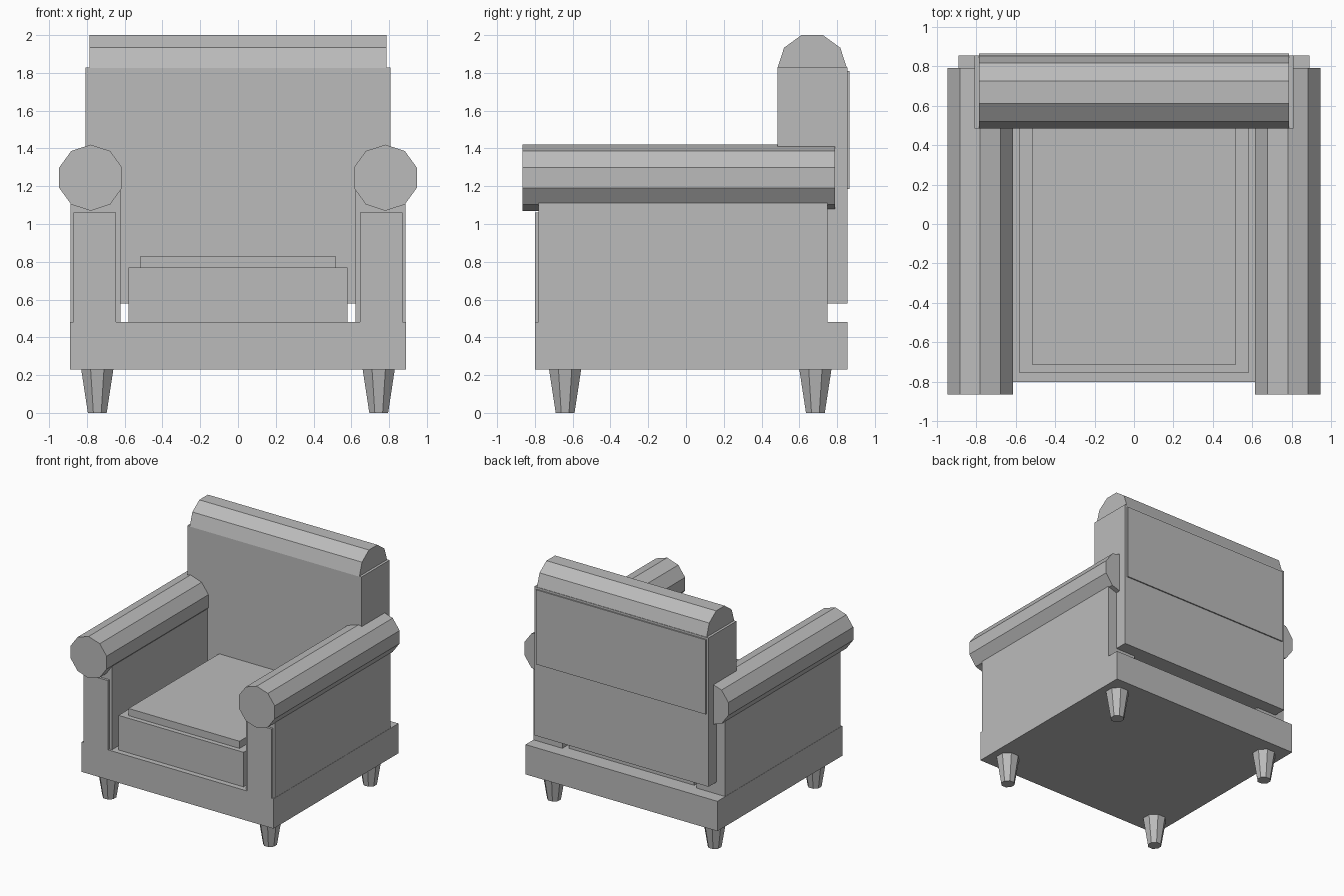
import bpy, math
from mathutils import Matrix

if "Cube" in bpy.data.objects:
    bpy.data.objects.remove(bpy.data.objects["Cube"])

fabric = bpy.data.materials.new("grey_fabric")
fabric.diffuse_color = (0.5, 0.5, 0.5, 1)
fabric.use_nodes = True
fabric.node_tree.nodes["Principled BSDF"].inputs["Base Color"].default_value = fabric.diffuse_color


def finish(name):
    ob = bpy.context.object
    ob.name = name
    ob.data.materials.append(fabric)
    return ob


def box(name, x0, x1, y0, y1, z0, z1):
    bpy.ops.mesh.primitive_cube_add(size=1)
    ob = finish(name)
    ob.data.transform(Matrix.Translation(((x0 + x1) / 2, (y0 + y1) / 2, (z0 + z1) / 2))
                      @ Matrix.Diagonal((x1 - x0, y1 - y0, z1 - z0, 1)))
    return ob


def extrude_profile(name, points, axis, a, b):
    """Prism through a closed profile, along x (profile y, z) or y (profile x, z)."""
    n = len(points)
    verts = [(t, u, v) if axis == "x" else (u, t, v) for t in (a, b) for u, v in points]
    faces = [[i, (i + 1) % n, (i + 1) % n + n, i + n] for i in range(n)]
    faces += [list(range(n))[::-1], list(range(n, 2 * n))]
    if axis == "y":
        faces = [f[::-1] for f in faces]
    me = bpy.data.meshes.new(name)
    # profiles run counter-clockwise, so flip the side walls where needed
    me.from_pydata(verts, [], faces)
    ob = bpy.data.objects.new(name, me)
    bpy.context.collection.objects.link(ob)
    me.materials.append(fabric)
    return ob


def ring(cx, cz, r, degrees):
    return [(cx + r * math.cos(math.radians(d)), cz + r * math.sin(math.radians(d)))
            for d in degrees]


# base and seat
box("base", -0.89, 0.89, -0.80, 0.855, 0.23, 0.48)
box("seat_cushion", -0.58, 0.58, -0.755, 0.72, 0.48, 0.77)
box("seat_cushion_top", -0.515, 0.515, -0.715, 0.68, 0.77, 0.83)

# backrest with rounded top and rear panel
box("backrest", -0.808, 0.808, 0.485, 0.855, 0.58, 1.828)
extrude_profile("backrest_top_roll", ring(0.668, 1.825, 0.184, range(0, 181, 36)),
                "x", -0.787, 0.787)
box("backrest_rear_panel", -0.787, 0.787, 0.85, 0.865, 1.185, 1.81)

# arms with ten-sided rolls and front facings
for side, s in (("left", -1), ("right", 1)):
    def span(a, b):
        return sorted((s * a, s * b))
    box(side + "_arm", *span(0.622, 0.888), -0.78, 0.75, 0.48, 1.19)
    box(side + "_arm_facing", *span(0.645, 0.872), -0.80, -0.77, 0.48, 1.06)
    extrude_profile(side + "_arm_roll", ring(s * 0.78, 1.245, 0.175, range(18, 378, 36)),
                    "y", -0.865, 0.79)
    # tapered eight-sided legs
    for end, y in (("front", -0.64), ("rear", 0.685)):
        bpy.ops.mesh.primitive_cone_add(vertices=8, radius1=0.054, radius2=0.092, depth=0.23)
        leg = finish(f"{side}_{end}_leg")
        leg.data.transform(Matrix.Translation((s * 0.745, y, 0.115))
                           @ Matrix.Rotation(math.pi / 8, 4, "Z"))
